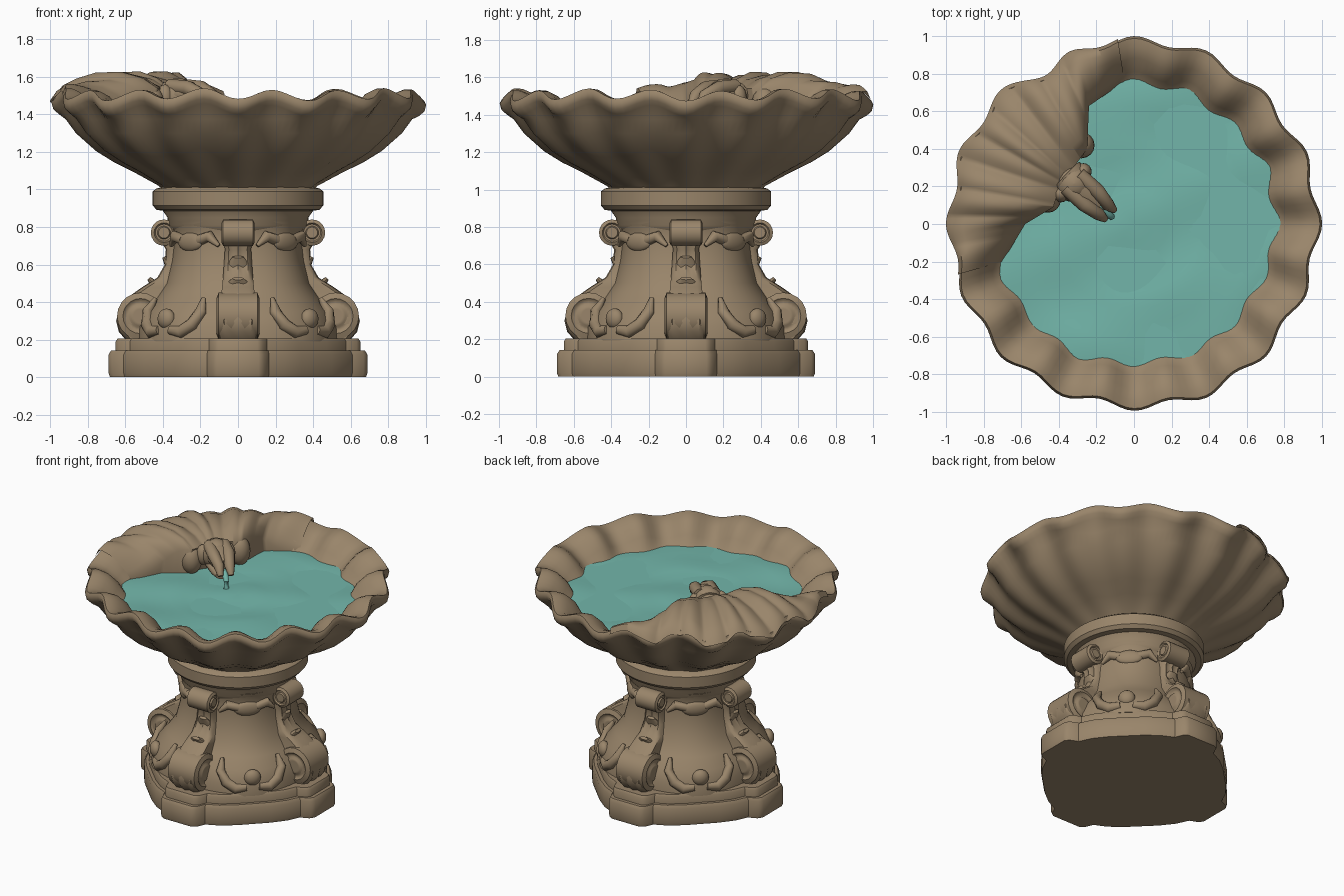
import bpy
import bmesh
from math import sin, cos, pi, radians, hypot, exp
from mathutils import Vector, Matrix

default_cube = bpy.data.objects.get("Cube")
if default_cube:
    bpy.data.objects.remove(default_cube)


def make_material(name, colour):
    material = bpy.data.materials.new(name)
    material.use_nodes = True
    material.diffuse_color = colour
    material.node_tree.nodes["Principled BSDF"].inputs["Base Color"].default_value = colour
    return material


stone = make_material("weathered stone", (0.32, 0.235, 0.145, 1))
teal = make_material("teal water", (0.17, 0.465, 0.4, 1))


def loft(name, rings, material=stone, wrap=True, caps=True, angle=50, turn=0):
    """Skin a list of equal-length point rings, optionally turned about z."""
    bm = bmesh.new()
    spin = Matrix.Rotation(radians(turn), 3, "Z")
    rows = [[bm.verts.new(spin @ Vector(p)) for p in ring] for ring in rings]
    count = len(rows[0])
    for low, high in zip(rows, rows[1:]):
        for i in range(count if wrap else count - 1):
            j = (i + 1) % count
            bm.faces.new((low[i], low[j], high[j], high[i]))
    if caps:
        bm.faces.new(rows[0][::-1])
        bm.faces.new(rows[-1])
    bmesh.ops.recalc_face_normals(bm, faces=bm.faces)
    mesh = bpy.data.meshes.new(name)
    bm.to_mesh(mesh)
    bm.free()
    mesh.materials.append(material)
    mesh.shade_smooth()
    mesh.set_sharp_from_angle(angle=radians(angle))
    obj = bpy.data.objects.new(name, mesh)
    bpy.context.collection.objects.link(obj)


def tube(name, points, radii, material=stone, flat=1.0, turn=0, sides=12):
    """Tapered tube along a path; flat squashes it vertically."""
    points = [Vector(p) for p in points]
    rings = []
    for i, p in enumerate(points):
        along = points[min(i + 1, len(points) - 1)] - points[max(i - 1, 0)]
        side = along.cross(Vector((0, 0, 1)))
        side = side.normalized() if side.length > 1e-4 else Vector((1, 0, 0))
        up = side.cross(along).normalized()
        rings.append([p + radii[i] * (side * cos(a) + up * sin(a) * flat)
                      for a in (2 * pi * k / sides for k in range(sides))])
    loft(name, rings, material, turn=turn)


def ball(name, centre, size, turn=0):
    bands = [pi * k / 10 for k in range(11)]
    loft(name, [[(centre[0] + size[0] * max(sin(b), .01) * cos(a),
                  centre[1] + size[1] * max(sin(b), .01) * sin(a),
                  centre[2] - size[2] * cos(b))
                 for a in (pi * k / 8 for k in range(16))] for b in bands], turn=turn)


def sample(values, t):
    """Piecewise linear lookup with t from 0 to 1."""
    x = t * (len(values) - 1)
    i = min(int(x), len(values) - 2)
    return Vector(values[i]).lerp(Vector(values[i + 1]), x - i)


# Plinth: bowed sides with a projecting pad on each axis
def plinth_outline(scale, z):
    quarter = [(.67, -.14), (.69, -.11), (.69, .11), (.67, .14), (.61, .165),
               (.57, .25), (.5, .34), (.42, .42), (.34, .5), (.25, .57), (.165, .61)]
    return [Matrix.Rotation(k * pi / 2, 3, "Z") @ Vector((x * scale, y * scale, z))
            for k in range(4) for x, y in quarter]


loft("plinth_lower", [plinth_outline(s, z) for s, z in
                      ((.99, 0), (1, .02), (1, .12), (.98, .142))], angle=35)
loft("plinth_upper", [plinth_outline(s, z) for s, z in
                      ((.945, .13), (.945, .19), (.93, .205))], angle=35)


# Turned core, neck and collar
def lathe(name, profile, lobes=0, depth=0, segments=64):
    loft(name, [[(r * (1 + depth * cos(lobes * a)) * cos(a),
                  r * (1 + depth * cos(lobes * a)) * sin(a), z)
                 for a in (2 * pi * k / segments for k in range(segments))]
                for r, z in profile], angle=40)


lathe("pedestal_core", [(.55, .19), (.545, .27), (.51, .35), (.45, .42), (.395, .5),
                        (.365, .62), (.35, .74), (.36, .8), (.37, .83)], 4, -.03)
lathe("neck", [(.35, .78), (.375, .81), (.375, .85), (.4, .885), (.41, .91)])
lathe("collar", [(.39, .885), (.435, .892), (.455, .915), (.455, .99), (.435, 1.005), (.4, 1.015)])

# Scroll brackets: height, reach and half width from the top down
SCROLL = [(.82, .42, .075), (.74, .42, .075), (.68, .385, .07), (.6, .39, .075),
          (.53, .43, .08), (.48, .51, .085), (.43, .58, .09), (.37, .63, .1),
          (.3, .65, .105), (.24, .635, .1), (.2, .6, .095)]


def volute(name, reach, z, radius, width, turn):
    steps = [(-1, .3), (-1, .42), (-.9, .5), (-.9, .65), (-1, .75), (-.9, 1)]
    steps += [(-w, f) for w, f in reversed(steps)]
    loft(name, [[(reach + radius * f * cos(a), w * width, z + radius * f * sin(a))
                 for a in (2 * pi * k / 20 for k in range(20))] for w, f in steps], turn=turn)


for turn in (0, 90, 180, 270):
    loft("scroll_bracket", [[(.2, -w, z), (r - .03, -w, z), (r - .005, -w * .7, z),
                             (r - .015, -w * .35, z), (r, 0, z), (r - .015, w * .35, z),
                             (r - .005, w * .7, z), (r - .03, w, z), (.2, w, z)]
                            for z, r, w in SCROLL], turn=turn)
    volute("upper_volute", .395, .77, .07, .088, turn)
    volute("lower_volute", .52, .325, .125, .115, turn)
    # Leaf tips curling off the bracket
    tube("bracket_leaf", [(.4, 0, .42), (.44, 0, .49), (.475, 0, .525)],
         [.09, .075, .03], flat=.35, turn=turn)
    tube("upper_leaf", [(.35, 0, .54), (.37, 0, .6), (.395, 0, .64)],
         [.07, .06, .03], flat=.35, turn=turn)
    # Low carved relief on each panel between brackets
    panel = turn + 45
    ball("panel_rosette", (.54, 0, .31), (.04, .055, .055), panel)
    ball("panel_crest", (.36, 0, .72), (.025, .09, .05), panel)
    for side in (-1, 1):
        tube("panel_tendril", [(.55, side * .04, .25), (.54, side * .11, .24),
                               (.515, side * .17, .28), (.48, side * .2, .35),
                               (.44, side * .18, .42)], [.025, .035, .035, .03, .012], turn=panel)
        tube("crest_leaf", [(.35, side * .06, .73), (.345, side * .13, .75),
                            (.325, side * .18, .7)], [.03, .03, .01], turn=panel)

# Scalloped basin: radius, height and flute strength, outside then inside
LOBES = 16
BASIN = [(.39, .99, 0), (.42, 1.02, .2), (.54, 1.09, .6), (.645, 1.145, .9), (.74, 1.205, 1),
         (.845, 1.3, 1.1), (.9, 1.375, 1.1), (.94, 1.425, 1), (.968, 1.45, 1), (.977, 1.485, 1),
         (.965, 1.507, 1), (.92, 1.505, 1), (.86, 1.48, 1), (.79, 1.42, .9),
         (.74, 1.355, .8), (.6, 1.29, .3), (.3, 1.26, 0)]


def rim_wave(angle):
    return cos(LOBES * angle) + .25 * sin(5 * angle + 1)


def basin_point(angle, r, z, flute):
    # A notch in the rim marks where the hood folds over it
    notch = .05 * flute * exp(-(8 * (angle - 2.06)) ** 2)
    reach = r + .022 * flute * rim_wave(angle) - notch
    drop = .027 * flute * rim_wave(angle) if z > 1.4 else 0
    return Vector((reach * cos(angle), reach * sin(angle), z - drop))


loft("basin", [[basin_point(2 * pi * k / 160, *row) for k in range(160)] for row in BASIN])


# Rippled water filling the basin
def water_point(angle, r):
    x, y = r * cos(angle), r * sin(angle)
    swell = .008 * sin(9 * x + 4 * y) + .007 * sin(11 * y - 5 * x + 1) + .004 * sin(20 * hypot(x, y))
    return x, y, 1.365 + swell


loft("water", [[water_point(2 * pi * k / 64, r) for k in range(64)]
               for r in (.8, .72, .63, .54, .45, .36, .27, .18, .09, .01)], teal)

# Shell hood fanning from the spout to the rim
MOUTH = [(-.05, .76), (-.24, .63), (-.25, .4), (-.33, .29), (-.37, .24),
         (-.4, .19), (-.43, .09), (-.58, .0), (-.7, -.2)]
CREST = [(0, 1.54), (.15, 1.59), (.35, 1.615), (.6, 1.605), (.8, 1.57), (.93, 1.535), (1, 1.49)]
SLOPE = [1.355, 1.41, 1.465, 1.51, 1.53, 1.53, 1.49]
columns = 121
hood = []
for row in range(-1, len(CREST)):
    ring = []
    for k in range(columns):
        t = k / (columns - 1)
        angle = radians(95 + 101 * t)
        rise = min(1, (1 - abs(2 * t - 1)) / .45)
        rise = rise * rise * (3 - 2 * rise)
        inner = sample(MOUTH, t)
        outer = basin_point(angle, .985, 1.5, 1).to_2d()
        v, top = CREST[max(row, 0)]
        if row < 0:
            # Undercut wall below the hood opening
            p, z = inner.lerp(outer, .08), 1.3
        else:
            p = inner.lerp(outer, v)
            z = SLOPE[row] * (1 - rise) + top * rise - .027 * v * rim_wave(angle)
            z += .024 * min(v * 2, 1) * rise * (abs(sin(11 * pi * t)) - .6)
        ring.append((p.x, p.y, z))
    hood.append(ring)
loft("shell_hood", hood, wrap=False, caps=False, angle=60)
for x, y in ((-.28, .42), (-.46, .13)):
    ball("hood_curl", (x, y, 1.45), (.07, .07, .1))

# Carved spout head with parted lips, brow and cheeks
ball("spout_head", (-.32, .215, 1.495), (.1, .1, .1))
tube("spout_muzzle", [(-.36, .26, 1.5), (-.26, .165, 1.51), (-.19, .1, 1.485)],
     [.1, .085, .055], flat=.8)
tube("spout_jaw", [(-.32, .21, 1.44), (-.24, .14, 1.425), (-.19, .095, 1.42)], [.08, .065, .045], flat=.6)
for side in (-1, 1):
    dx, dy = side * .035, side * .035
    tube("spout_lip", [(-.33 + dx, .23 + dy, 1.55), (-.23 + dx, .14 + dy, 1.54),
                       (-.16 + dx * .7, .075 + dy * .7, 1.5), (-.13 + dx * .7, .05 + dy * .7, 1.45)],
         [.04, .04, .034, .018])
    ball("spout_cheek", (-.33 + 1.7 * dx, .22 + 1.7 * dy, 1.49), (.045, .045, .07))

# Falling stream
tube("water_stream", [(-.17, .085, 1.46), (-.135, .05, 1.45), (-.12, .04, 1.42), (-.12, .04, 1.35)],
     [.02, .02, .018, .024], teal)
